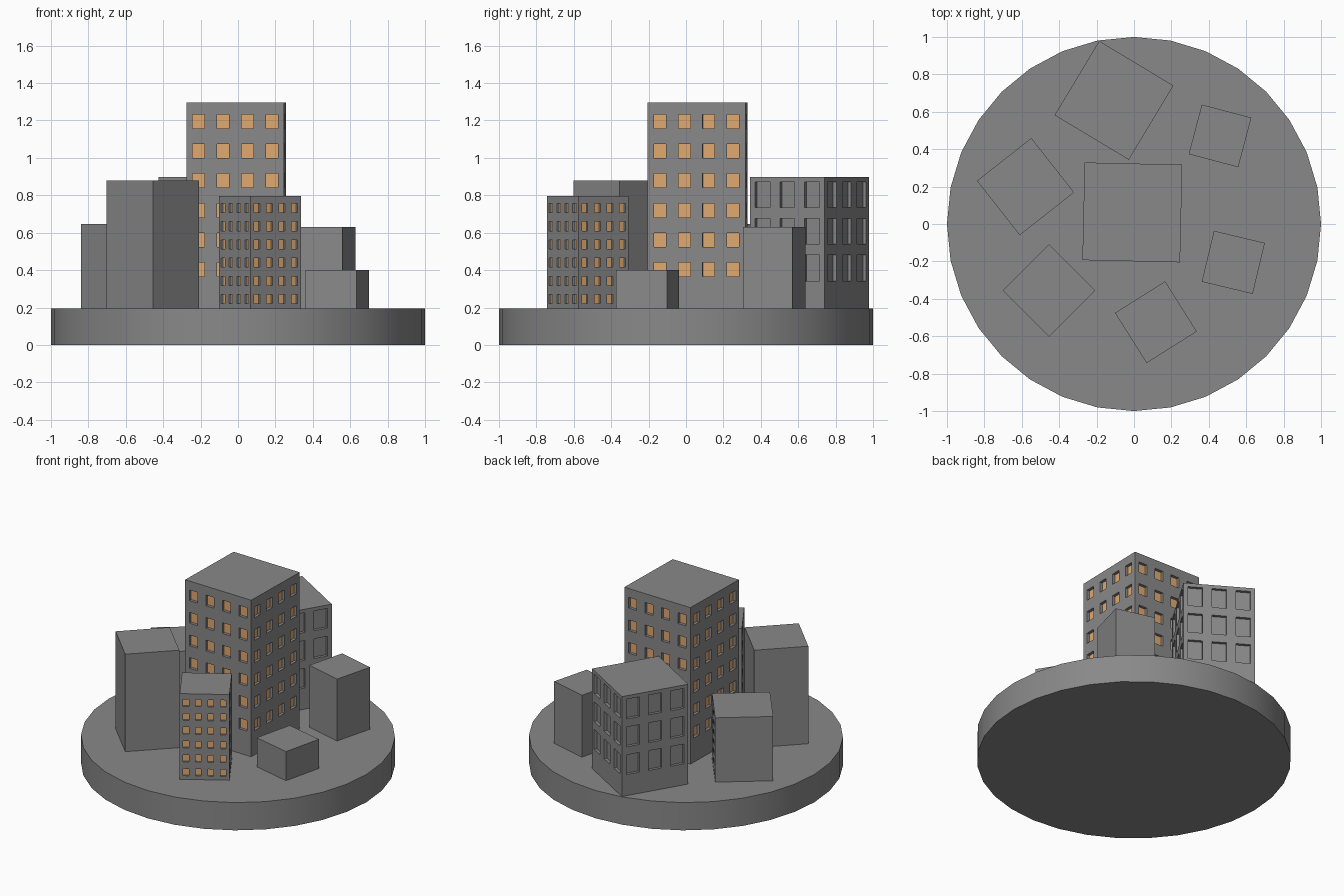
import bpy, bmesh, math
from mathutils import Matrix, Vector

if "Cube" in bpy.data.objects:
    bpy.data.objects.remove(bpy.data.objects["Cube"])

BASE_TOP = 0.195
glow = bpy.data.materials.new("lit_window")
glow.diffuse_color = (0.75, 0.40, 0.16, 1)
glow.use_nodes = True
glow.node_tree.nodes["Principled BSDF"].inputs["Base Color"].default_value = glow.diffuse_color
wall = bpy.data.materials.new("wall_grey")
wall.diffuse_color = (0.25, 0.25, 0.25, 1)
wall.use_nodes = True
wall.node_tree.nodes["Principled BSDF"].inputs["Base Color"].default_value = wall.diffuse_color


def cuts(centres, size, lo, hi):
    """Grid lines of a wall; every odd interval is a window."""
    lines = [lo]
    for c in centres:
        lines += [c - size / 2, c + size / 2]
    return lines + [hi]


def building(name, x, y, side, angle, top, windows=None, lit=False, sides=(0, 1, 2, 3)):
    """windows = (columns, width, height, lowest centre, highest centre, rows, depth)"""
    bm = bmesh.new()
    h = side / 2

    for k in range(4):
        turn = Matrix.Rotation(k * math.pi / 2, 3, 'Z')

        def quad(pts, mat=0):
            f = bm.faces.new([bm.verts.new(turn @ Vector(p)) for p in pts])
            f.material_index = mat

        xs, zs, depth = [-h, h], [BASE_TOP, top], 0
        if windows and k in sides:
            cols, w, wh, z_lo, z_hi, rows, depth = windows
            xs = cuts([-h + side * (i + 0.5) / cols for i in range(cols)], w, -h, h)
            zs = cuts([z_lo + (z_hi - z_lo) * i / (rows - 1) for i in range(rows)],
                      wh, BASE_TOP, top)
        for i in range(len(xs) - 1):
            for j in range(len(zs) - 1):
                a, b, c, d = xs[i], xs[i + 1], zs[j], zs[j + 1]
                rim = [(a, -h, c), (b, -h, c), (b, -h, d), (a, -h, d)]
                if not (i % 2 and j % 2):
                    quad(rim)
                    continue
                # recessed pane and its four jambs
                pane = [(px, -h + depth, pz) for px, _, pz in rim]
                quad(pane, 1 if lit else 0)
                for n in range(4):
                    m = (n + 1) % 4
                    quad([rim[n], rim[m], pane[m], pane[n]])

    # roof and underside
    ring = [(-h, -h), (h, -h), (h, h), (-h, h)]
    bm.faces.new([bm.verts.new((*p, top)) for p in ring])
    bm.faces.new([bm.verts.new((*p, BASE_TOP)) for p in reversed(ring)])
    bmesh.ops.remove_doubles(bm, verts=bm.verts, dist=1e-5)

    me = bpy.data.meshes.new(name)
    bm.to_mesh(me)
    bm.free()
    if lit:
        me.materials.append(wall)
        me.materials.append(glow)
    ob = bpy.data.objects.new(name, me)
    ob.location = (x, y, 0)
    ob.rotation_euler.z = math.radians(angle)
    bpy.context.collection.objects.link(ob)
    if not lit:
        me.materials.append(wall)


# round base
bpy.ops.mesh.primitive_cylinder_add(vertices=32, radius=1, depth=BASE_TOP,
                                    location=(0, 0, BASE_TOP / 2))
base = bpy.context.object
base.name = "round_base"
base.data.materials.append(wall)
bpy.ops.object.shade_smooth_by_angle(angle=math.radians(30))

# windowed buildings
building("main_tower", -0.009, 0.062, 0.522, -1.3, 1.295,
         (4, 0.064, 0.075, 0.403, 1.195, 6, 0.02), lit=True)
building("back_block", -0.107, 0.661, 0.463, -31, 0.897,
         (3, 0.092, 0.138, 0.412, 0.803, 3, 0.02))
building("front_block", 0.117, -0.525, 0.317, 32.2, 0.797,
         (4, 0.037, 0.049, 0.245, 0.732, 6, 0.013), lit=True)
building("left_block", -0.58, 0.20, 0.37, -51.8, 0.647,
         (4, 0.045, 0.035, 0.245, 0.58, 6, 0.013), sides=(2,))

# plain buildings
building("front_left_block", -0.455, -0.355, 0.35, -45, 0.88)
building("back_right_block", 0.46, 0.471, 0.274, -14.8, 0.63)
building("front_right_block", 0.531, -0.205, 0.28, -13.5, 0.40)
